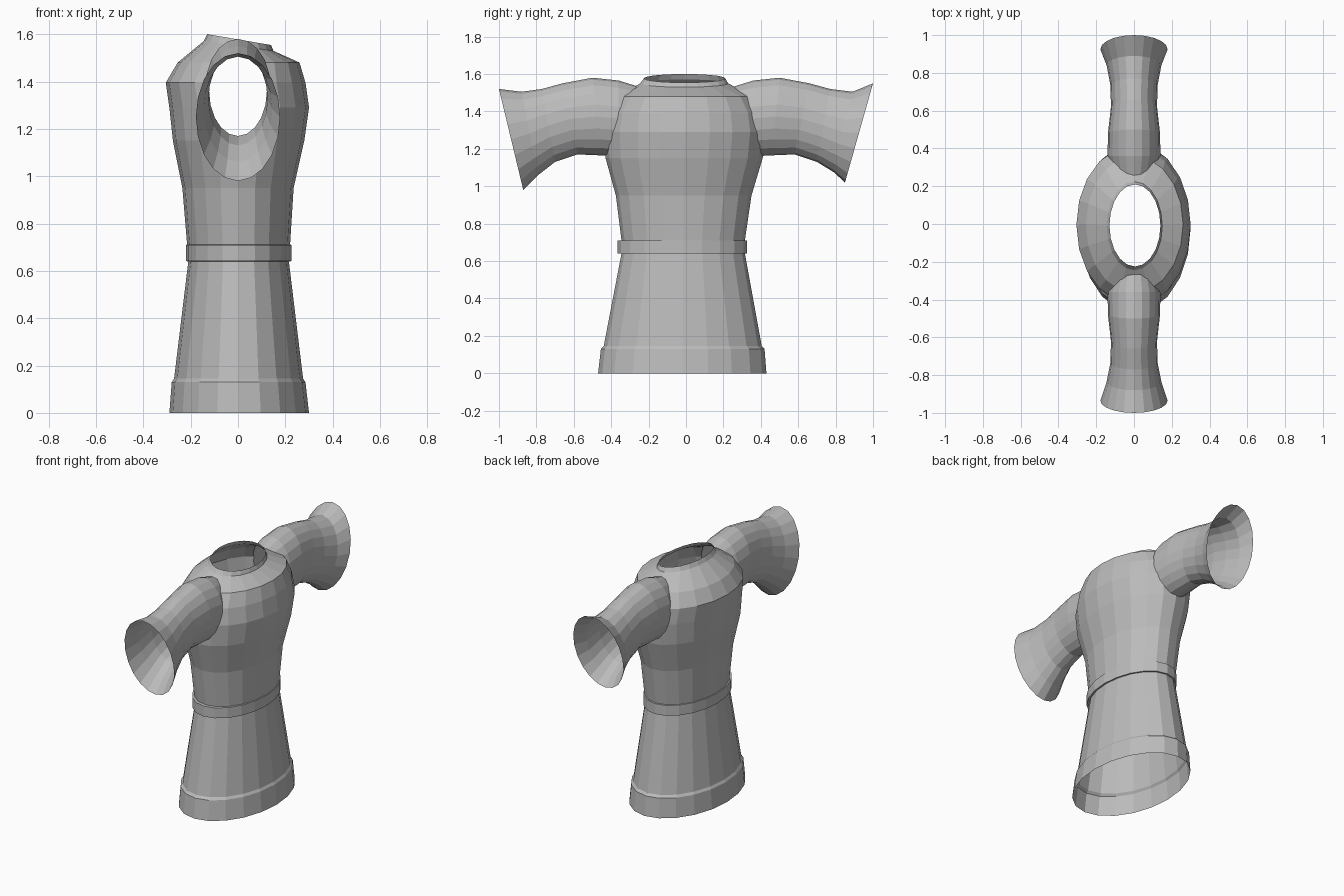
import bpy, bmesh, math
from mathutils import Vector

old = bpy.data.objects.get("Cube")
if old:
    bpy.data.objects.remove(old, do_unlink=True)

cloth = bpy.data.materials.new("grey cloth")
cloth.use_nodes = True
cloth.diffuse_color = (0.5, 0.5, 0.5, 1)
cloth.node_tree.nodes["Principled BSDF"].inputs["Base Color"].default_value = (0.5, 0.5, 0.5, 1)

SIDES = 20


def ellipse(centre, u, v):
    """Points around an ellipse spanned by the half axes u and v."""
    turns = [math.tau * i / SIDES for i in range(SIDES)]
    return [centre + u * math.cos(t) + v * math.sin(t) for t in turns]


def loft(name, rings):
    """Closed tube through the rings, capped at both ends."""
    bm = bmesh.new()
    loops = [[bm.verts.new(p) for p in ring] for ring in rings]
    for a, b in zip(loops, loops[1:]):
        for i in range(SIDES):
            j = (i + 1) % SIDES
            bm.faces.new((a[i], a[j], b[j], b[i]))
    bm.faces.new(loops[0])
    bm.faces.new(loops[-1])
    bmesh.ops.recalc_face_normals(bm, faces=bm.faces)
    mesh = bpy.data.meshes.new(name)
    bm.to_mesh(mesh)
    bm.free()
    mesh.materials.append(cloth)
    obj = bpy.data.objects.new(name, mesh)
    bpy.context.scene.collection.objects.link(obj)
    return obj


def body_ring(z, x0, x1, y0, y1, tilt=0):
    u = Vector(((x1 - x0) / 2, 0, tilt * (x1 - x0) / 2))
    v = Vector((0, (y1 - y0) / 2, 0))
    return ellipse(Vector(((x0 + x1) / 2, (y0 + y1) / 2, z)), u, v)


def sleeve_ring(side, y_top, z_top, y_low, z_low, half):
    top = Vector((0, side * y_top, z_top))
    low = Vector((0, side * y_low, z_low))
    return ellipse((top + low) / 2, Vector((half, 0, 0)), (top - low) / 2)


# Body: hem, skirt, belt, chest, shoulders and collar (z, x range, y range, tilt)
body = loft("tunic", [body_ring(*r) for r in (
    (0, -0.29, 0.30, -0.47, 0.43),
    (0.13, -0.28, 0.285, -0.455, 0.42),
    (0.145, -0.27, 0.275, -0.44, 0.405),
    (0.64, -0.21, 0.215, -0.345, 0.315),
    (0.641, -0.22, 0.225, -0.365, 0.325),
    (0.71, -0.22, 0.225, -0.365, 0.325),
    (0.711, -0.215, 0.22, -0.345, 0.315),
    (0.95, -0.235, 0.235, -0.375, 0.35),
    (1.15, -0.275, 0.28, -0.43, 0.41),
    (1.29, -0.29, 0.30, -0.435, 0.425),
    (1.395, -0.305, 0.285, -0.42, 0.41),
    (1.48, -0.255, 0.26, -0.365, 0.36),
    (1.55, -0.145, 0.15, -0.245, 0.225, -0.14),
    (1.577, -0.13, 0.14, -0.225, 0.21, -0.17),
)])

# Sleeves: upper and lower edge of each ring, then its half width
shared = [
    (0.15, 1.5, 0.15, 1.25, 0.08),
    (0.36, 1.565, 0.36, 1.16, 0.14),
    (0.50, 1.58, 0.46, 1.165, 0.138),
    (0.66, 1.55, 0.58, 1.17, 0.122),
    (0.77, 1.52, 0.70, 1.13, 0.125),
]
ends = {
    1: [(0.89, 1.505, 0.79, 1.075, 0.145), (1.0, 1.55, 0.85, 1.02, 0.178)],
    -1: [(0.88, 1.505, 0.79, 1.06, 0.145), (1.0, 1.52, 0.87, 0.98, 0.178)],
}
for side, cuff in ends.items():
    sleeve = loft("sleeve_cutter", [sleeve_ring(side, *r) for r in shared + cuff])
    join = body.modifiers.new("join sleeve", "BOOLEAN")
    join.operation = "UNION"
    join.solver = "EXACT"
    join.object = sleeve
    graph = bpy.context.evaluated_depsgraph_get()
    merged = bpy.data.meshes.new_from_object(body.evaluated_get(graph))
    body.modifiers.clear()
    body.data = merged
    bpy.data.objects.remove(sleeve, do_unlink=True)

# Open the hem, neck and cuffs
bm = bmesh.new()
bm.from_mesh(body.data)
bm.normal_update()
caps = []
for f in bm.faces:
    c, n = f.calc_center_median(), f.normal
    hem = c.z < 0.001
    neck = c.z > 1.5 and n.z > 0.9 and abs(c.x) < 0.1 and abs(c.y) < 0.1
    cuff = abs(c.y) > 0.85 and abs(n.y) > 0.9
    if hem or neck or cuff:
        caps.append(f)
bmesh.ops.delete(bm, geom=caps, context="FACES")
bm.to_mesh(body.data)
bm.free()
body.data.name = "tunic"
